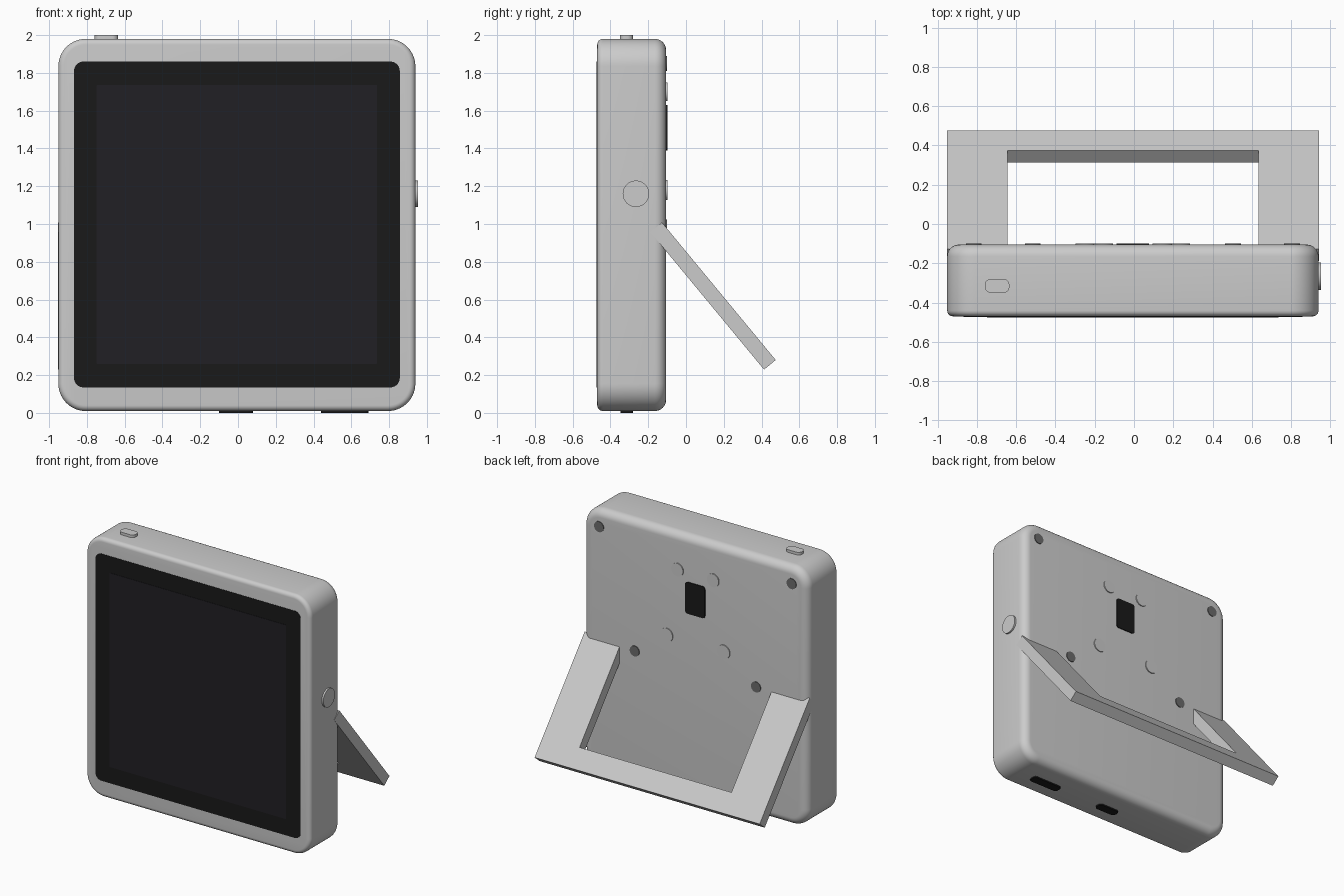
import bpy, bmesh
from math import sin, cos, pi, radians
from mathutils import Vector

if "Cube" in bpy.data.objects:
    bpy.data.objects.remove(bpy.data.objects["Cube"])

CX = -0.006  # centre of the casing in x
MAP = {'x': lambda u, v, w: (w, u, v),
       'y': lambda u, v, w: (u, w, v),
       'z': lambda u, v, w: (u, v, w)}


def material(name, rgb):
    m = bpy.data.materials.new(name)
    m.diffuse_color = (*rgb, 1)
    m.use_nodes = True
    m.node_tree.nodes["Principled BSDF"].inputs["Base Color"].default_value = m.diffuse_color
    return m


black = material("black", (0.01, 0.01, 0.01))
glass = material("dark_glass", (0.015, 0.014, 0.018))
dark = material("dark_grey", (0.15, 0.15, 0.15))


def finish(name, bm, mat=None):
    bmesh.ops.recalc_face_normals(bm, faces=bm.faces)
    me = bpy.data.meshes.new(name)
    bm.to_mesh(me)
    bm.free()
    ob = bpy.data.objects.new(name, me)
    bpy.context.collection.objects.link(ob)
    if mat:
        me.materials.append(mat)
    bpy.ops.object.select_all(action='DESELECT')
    ob.select_set(True)
    bpy.context.view_layer.objects.active = ob
    bpy.ops.object.shade_smooth_by_angle(angle=radians(32))
    return ob


def slab(name, axis, centre, size, r, profile, mat=None, seg=10):
    """Rounded rectangle lofted along an axis; profile = (position, inset) pairs."""
    bm = bmesh.new()
    rings = []
    for w, inset in profile:
        rr = max(r - inset, 0.002)
        ring = []
        for k, (sx, sy) in enumerate(((1, 1), (-1, 1), (-1, -1), (1, -1))):
            ox = centre[0] + sx * (size[0] / 2 - inset - rr)
            oy = centre[1] + sy * (size[1] / 2 - inset - rr)
            for i in range(seg + 1):
                a = (k + i / seg) * pi / 2
                ring.append(bm.verts.new(MAP[axis](ox + rr * cos(a), oy + rr * sin(a), w)))
        rings.append(ring)
    n = len(rings[0])
    for a, b in zip(rings, rings[1:]):
        for i in range(n):
            j = (i + 1) % n
            bm.faces.new((a[i], a[j], b[j], b[i]))
    bm.faces.new(rings[0])
    bm.faces.new(rings[-1])
    bmesh.ops.remove_doubles(bm, verts=bm.verts, dist=1e-5)
    return finish(name, bm, mat)


def disc(name, axis, centre, r, w0, w1, mat=None):
    return slab(name, axis, centre, (2 * r, 2 * r), r, [(w0, 0), (w1, 0)], mat, 8)


# casing with a small front fillet and a larger back fillet
F, B, rf, rb = -0.470, -0.105, 0.03, 0.06
prof = [(F + rf * (1 - sin(t)), rf * (1 - cos(t)))
        for t in (pi / 2 * (1 - i / 6) for i in range(7))]
prof += [(B - rb * (1 - sin(t)), rb * (1 - cos(t)))
         for t in (pi / 2 * i / 8 for i in range(9))]
slab("casing", 'y', (CX, 0.995), (1.89, 1.97), 0.145, prof, seg=14)

# front glass and display
slab("front_glass", 'y', (CX, 0.9975), (1.725, 1.725), 0.05, [(-0.4725, 0), (-0.45, 0)], black)
slab("display", 'y', (CX, 0.9975), (1.485, 1.475), 0.003, [(-0.475, 0), (-0.46, 0)], glass, 2)

# buttons on the top and right side
slab("top_button", 'z', (-0.697, -0.315), (0.125, 0.07), 0.03, [(1.95, 0), (2.0, 0)])
disc("side_button", 'x', (-0.265, 1.16), 0.07, 0.91, 0.952)

# ports underneath
slab("small_port", 'z', (-0.01, -0.314), (0.18, 0.068), 0.03, [(0.0, 0), (0.04, 0)], black)
slab("wide_port", 'z', (0.565, -0.314), (0.25, 0.068), 0.02, [(0.0, 0), (0.04, 0)], black)

# back details: connector, screws and feet
slab("back_connector", 'y', (CX, 1.51), (0.165, 0.24), 0.02, [(-0.13, 0), (-0.098, 0)], black)
for s, side in ((-1, "left"), (1, "right")):
    disc("upper_screw_" + side, 'y', (CX + s * 0.81, 1.85), 0.04, -0.13, -0.1, dark)
    disc("lower_screw_" + side, 'y', (CX + s * 0.51, 0.985), 0.04, -0.13, -0.1, dark)
    disc("upper_foot_" + side, 'y', (CX + s * 0.15, 1.70), 0.05, -0.13, -0.098)
    disc("lower_foot_" + side, 'y', (CX + s * 0.24, 1.18), 0.052, -0.13, -0.098)

# U-shaped folding stand, drawn flat and extruded along its thickness
top = Vector((0, -0.127, 1.008))
down = (Vector((0, 0.475, 0.28)) - top)
length = down.length
down.normalize()
inward = Vector((0, down.z, -down.y)) * 0.08
L, R, l, r, bar = -0.952, 0.941, -0.645, 0.633, 0.157
outline = [(L, 0), (L, length), (R, length), (R, 0),
           (r, 0), (r, length - bar), (l, length - bar), (l, 0)]
bm = bmesh.new()
face = bm.faces.new([bm.verts.new(Vector((x, 0, 0)) + top + down * d) for x, d in outline])
ext = bmesh.ops.extrude_face_region(bm, geom=[face])
bmesh.ops.translate(bm, vec=inward, verts=[v for v in ext["geom"] if isinstance(v, bmesh.types.BMVert)])
if face.is_valid and len(bm.faces) == 9:
    bm.faces.new(face.verts)
finish("folding_stand", bm)
